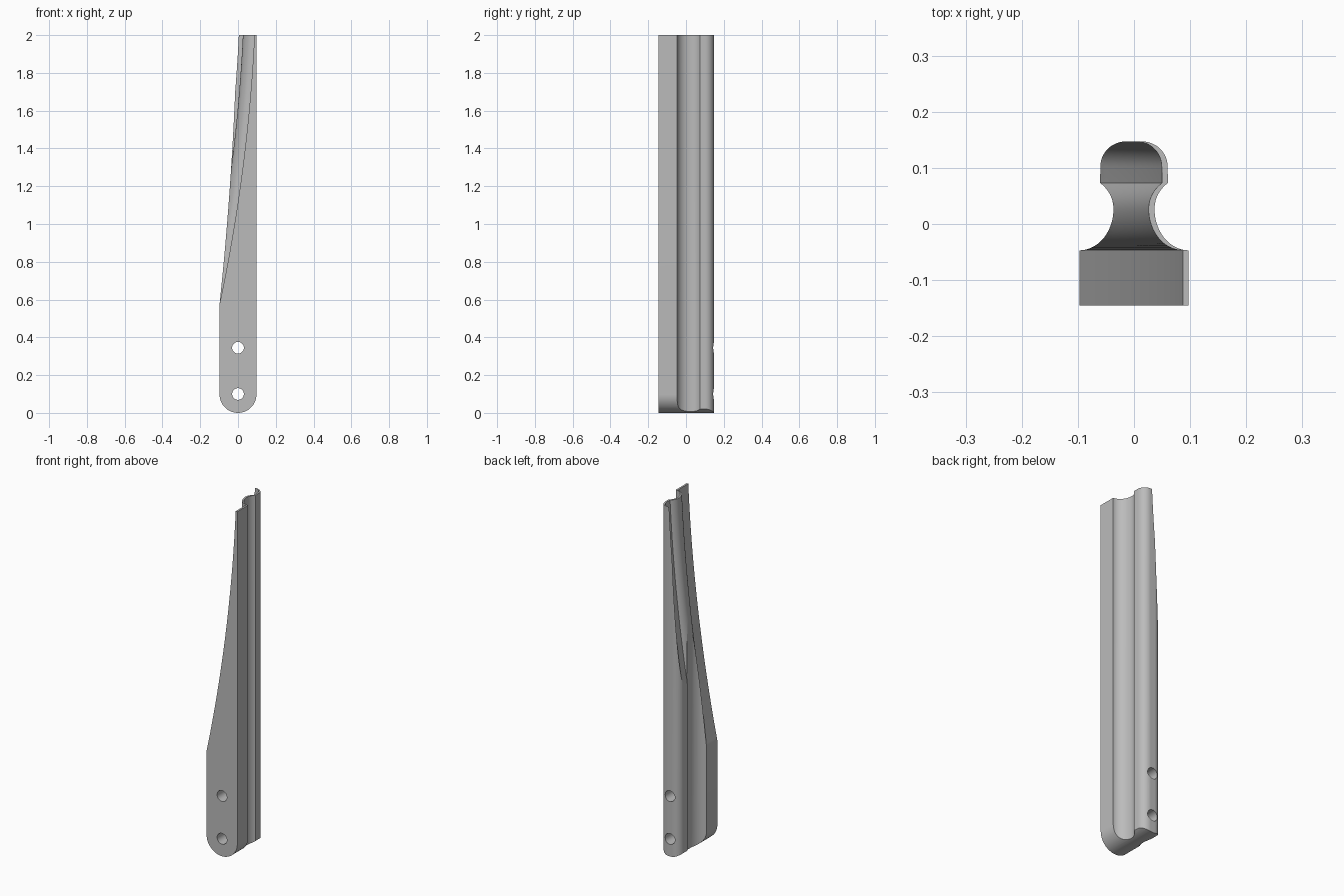
import bpy, bmesh, math
from mathutils import Vector

cube = bpy.data.objects.get("Cube")
if cube:
    bpy.data.objects.remove(cube, do_unlink=True)

HALF, FRONT, BACK, TOP = 0.0975, -0.145, 0.147, 2.0


def loft(name, rings):
    """Closed solid through a stack of matching rings."""
    bm = bmesh.new()
    loops = [[bm.verts.new(p) for p in ring] for ring in rings]
    n = len(loops[0])
    for a, b in zip(loops, loops[1:]):
        for i in range(n):
            j = (i + 1) % n
            bm.faces.new((a[i], a[j], b[j], b[i]))
    bm.faces.new(loops[0][::-1])
    bm.faces.new(loops[-1])
    bmesh.ops.recalc_face_normals(bm, faces=bm.faces)
    mesh = bpy.data.meshes.new(name)
    bm.to_mesh(mesh)
    bm.free()
    obj = bpy.data.objects.new(name, mesh)
    bpy.context.collection.objects.link(obj)
    return obj


def along_y(name, outline):
    """Extrude an x-z outline right through the depth."""
    return loft(name, [[(x, y, z) for x, z in outline] for y in (-0.3, 0.3)])


def circle(cx, cz, r, start, end, steps):
    return [(cx + r * math.cos(start + (end - start) * i / steps),
             cz + r * math.sin(start + (end - start) * i / steps)) for i in range(steps + 1)]


def combine(target, tool, operation):
    mod = target.modifiers.new(operation.lower(), "BOOLEAN")
    mod.operation, mod.solver, mod.object = operation, "EXACT", tool
    bpy.context.view_layer.objects.active = target
    bpy.ops.object.modifier_apply(modifier=mod.name)
    bpy.data.objects.remove(tool, do_unlink=True)


# Right half of the cross-section: square base, hollow neck, rounded head
side = [(HALF, FRONT)]
for i in range(25):
    y = -0.047 + 0.12 * (1 - math.cos(math.pi * i / 24)) / 2
    depth = (y - 0.027) / (0.074 if y < 0.027 else 0.058)
    side.append((HALF - 0.061 * math.sqrt(max(0, 1 - depth * depth)), y))
side += circle(0.015, BACK - 0.045, 0.045, 0, math.pi / 2, 12)
section = side + [(-x, y) for x, y in reversed(side)]

# Full-length bar
bar = loft("moulded_bar", [[(x, y, z) for x, y in section] for z in (0, TOP)])

# Rounded lower end
outline = circle(0, HALF, HALF, math.pi, 2 * math.pi, 32)
outline = [(-0.2, HALF)] + outline + [(0.2, HALF), (0.2, -0.1), (-0.2, -0.1)]
combine(bar, along_y("end_cutter", outline), "DIFFERENCE")

# Long curved scoop that follows the cross-section and leaves a thin shell at the top
scoop = [(side[0][0], -0.3)] + side + [(side[-1][0], 0.3), (-0.6, 0.3), (-0.6, -0.3)]
rings = []
for i in range(33):
    z = 0.5 + (TOP + 0.02 - 0.5) * i / 32
    t = (TOP - z) / 1.43
    shift = 0.0105 + 0.186 * (0.37 * t + 0.63 * t * t)
    rings.append([(x - shift, y, z) for x, y in scoop])
combine(bar, loft("scoop_cutter", rings), "DIFFERENCE")

# Two bolt holes
for z in (0.1, 0.345):
    combine(bar, along_y("hole_cutter", circle(0, z, 0.031, 0, 2 * math.pi, 32)[:-1]), "DIFFERENCE")

# Plain grey finish
grey = bpy.data.materials.new("grey")
grey.use_nodes = True
colour = (0.5, 0.5, 0.5, 1)
grey.diffuse_color = colour
grey.node_tree.nodes["Principled BSDF"].inputs["Base Color"].default_value = colour
bar.data.materials.clear()
bar.data.materials.append(grey)

bpy.ops.object.select_all(action="DESELECT")
bar.select_set(True)
bpy.context.view_layer.objects.active = bar
bpy.ops.object.shade_smooth_by_angle(angle=math.radians(30))
